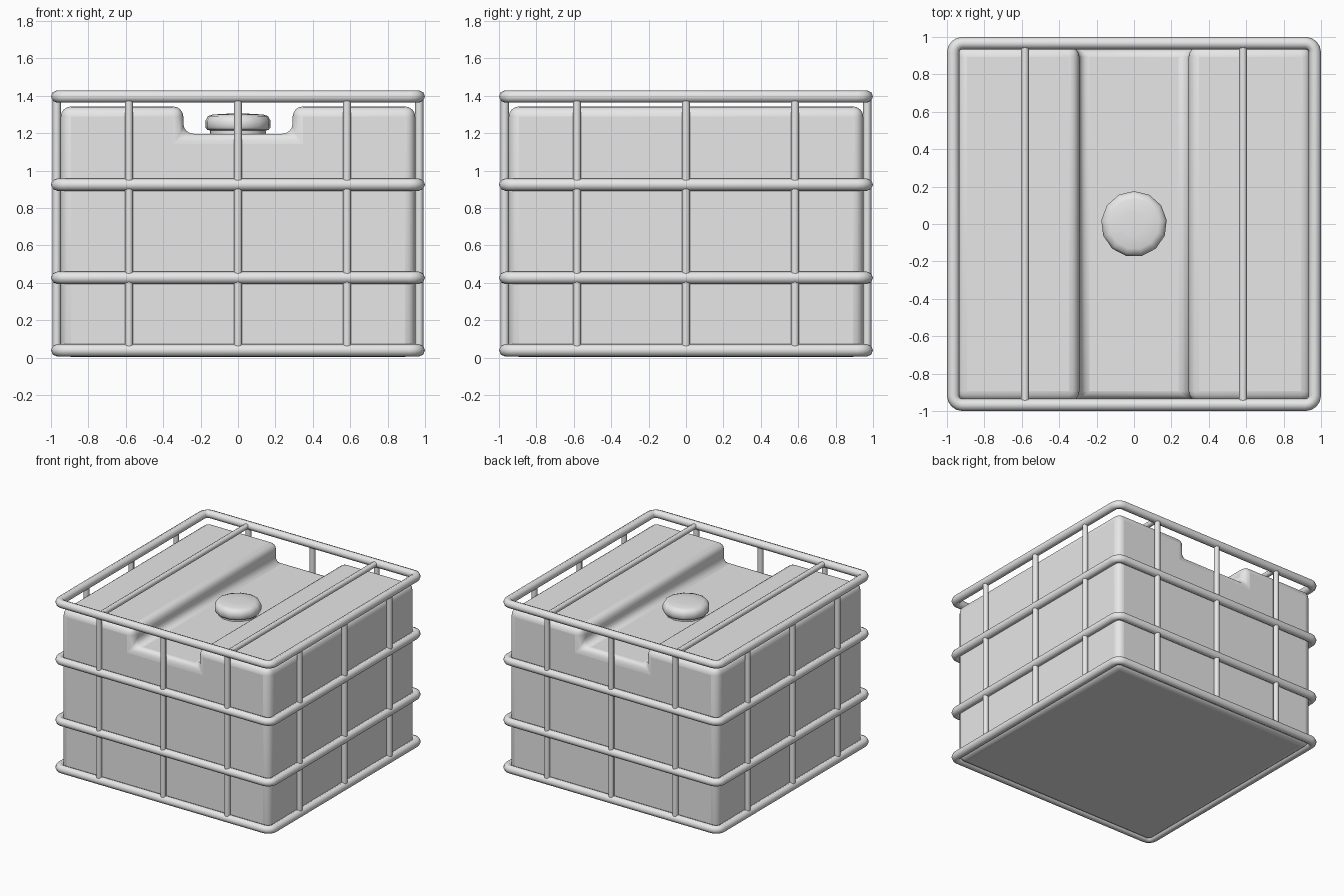
import bpy, bmesh
from math import pi, sin, cos, radians
from mathutils import Vector

if "Cube" in bpy.data.objects:
    bpy.data.objects.remove(bpy.data.objects["Cube"], do_unlink=True)

GREY = (0.8, 0.8, 0.8, 1)
grey = bpy.data.materials.new("light_grey")
grey.use_nodes = True
grey.diffuse_color = GREY
grey.node_tree.nodes["Principled BSDF"].inputs["Base Color"].default_value = GREY

CAGE = 0.967          # centre line of the cage tubes
BAR_X = 0.583         # spacing of the bars
RING_Z = (0.039, 0.427, 0.925, 1.396)


def finish(bm, name, angle=50):
    bmesh.ops.recalc_face_normals(bm, faces=bm.faces)
    mesh = bpy.data.meshes.new(name)
    bm.to_mesh(mesh)
    bm.free()
    mesh.materials.append(grey)
    ob = bpy.data.objects.new(name, mesh)
    bpy.context.collection.objects.link(ob)
    bpy.ops.object.select_all(action="DESELECT")
    ob.select_set(True)
    bpy.context.view_layer.objects.active = ob
    bpy.ops.object.shade_smooth_by_angle(angle=radians(angle))
    return ob


def bridge(bm, loops, closed=False):
    """Join successive vertex loops with quads."""
    pairs = list(zip(loops, loops[1:]))
    if closed:
        pairs.append((loops[-1], loops[0]))
    for a, b in pairs:
        n = len(a)
        for i in range(n):
            bm.faces.new((a[i], a[(i + 1) % n], b[(i + 1) % n], b[i]))


def cage_ring(name, z, r=0.033, corner=0.05, sides=8, steps=4):
    """Tube bent into a square with rounded corners."""
    bm = bmesh.new()
    loops = []
    for s in range(sides):
        a = 2 * pi * s / sides
        loop = []
        for q in range(4):
            mid = pi / 4 + q * pi / 2
            c = CAGE - corner
            cx, cy = c * (1 if cos(mid) > 0 else -1), c * (1 if sin(mid) > 0 else -1)
            for k in range(steps + 1):
                t = q * pi / 2 + k / steps * pi / 2
                d = corner + r * cos(a)
                loop.append(bm.verts.new((cx + d * cos(t), cy + d * sin(t), z + r * sin(a))))
        loops.append(loop)
    bridge(bm, loops, closed=True)
    finish(bm, name, 60)


def bar(name, start, end, r=0.022, sides=8):
    """Straight tube between two points."""
    start, end = Vector(start), Vector(end)
    turn = (end - start).to_track_quat("Z", "Y")
    bm = bmesh.new()
    loops = [[bm.verts.new(p + turn @ Vector((r * cos(2 * pi * i / sides), r * sin(2 * pi * i / sides), 0)))
              for i in range(sides)] for p in (start, end)]
    bridge(bm, loops)
    for loop in loops:
        bm.faces.new(loop)
    finish(bm, name, 60)


# Tank: block with a channel along its top, all edges rounded
W, TOP, FLOOR, HALF = 0.948, 1.343, 1.197, 0.292
outline = [(-W, 0.004), (W, 0.004), (W, TOP), (HALF, TOP), (HALF, FLOOR),
           (-HALF, FLOOR), (-HALF, TOP), (-W, TOP)]
bm = bmesh.new()
ends = [[bm.verts.new((x, y, z)) for x, z in outline] for y in (-W, W)]
bridge(bm, ends)
for end in ends:
    bm.faces.new(end)
tank = finish(bm, "tank")
bevel = tank.modifiers.new("rounding", "BEVEL")
bevel.width = 0.055
bevel.segments = 4
bevel.limit_method = "ANGLE"
bpy.ops.object.modifier_apply(modifier=bevel.name)
bpy.ops.object.shade_smooth_by_angle(angle=radians(50))

# Filler cap in the channel
profile = [(0.15, 1.185), (0.15, 1.215), (0.165, 1.217), (0.176, 1.232),
           (0.176, 1.265), (0.162, 1.291), (0.135, 1.3), (0.06, 1.304)]
SIDES = 13
bm = bmesh.new()
rows = [[bm.verts.new((r * sin(2 * pi * i / SIDES), r * cos(2 * pi * i / SIDES), z))
         for i in range(SIDES)] for r, z in profile]
bridge(bm, rows)
bm.faces.new(rows[0])
bm.faces.new(rows[-1])
finish(bm, "filler_cap", 60)

# Cage: horizontal rings, upright bars on each side, two bars over the top
for name, z in zip(("bottom", "lower", "upper", "top"), RING_Z):
    cage_ring(name + "_ring", z)
for label, p in (("right", -BAR_X), ("middle", 0), ("left", BAR_X)):
    for side, s in (("front", -1), ("back", 1)):
        y = s * (CAGE + 0.002)
        bar(f"{side}_{label}_upright", (p, y, RING_Z[0]), (p, y, RING_Z[-1]))
for label, p in (("front", -BAR_X), ("middle", 0), ("back", BAR_X)):
    for side, s in (("right", -1), ("left", 1)):
        x = s * (CAGE + 0.002)
        bar(f"{side}_{label}_upright", (x, p, RING_Z[0]), (x, p, RING_Z[-1]))
for label, x in (("right", -BAR_X), ("left", BAR_X)):
    bar(label + "_top_bar", (x, -CAGE, RING_Z[-1]), (x, CAGE, RING_Z[-1]))
